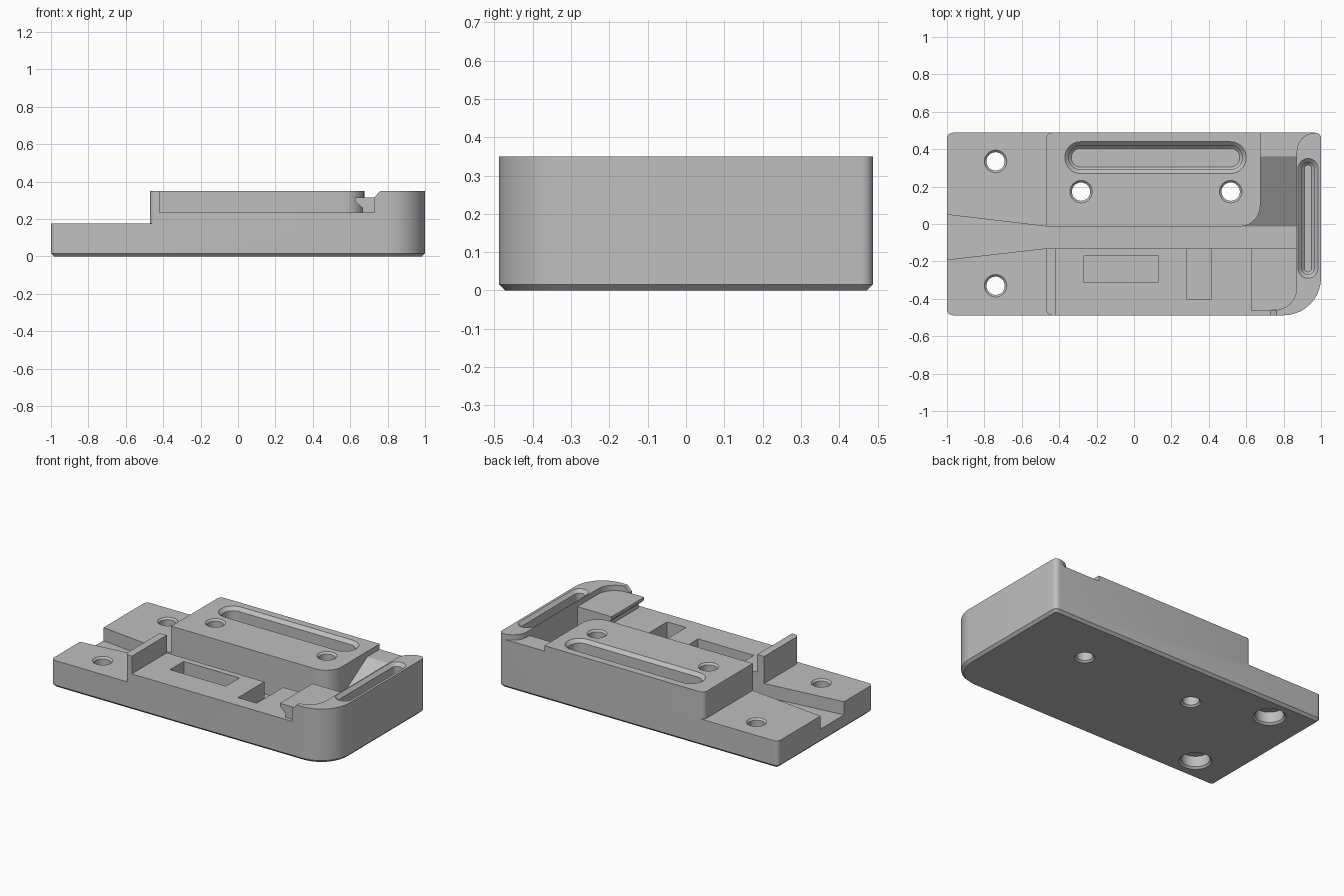
import bpy, bmesh
from math import cos, sin, radians
from mathutils import Matrix

cube = bpy.data.objects.get("Cube")
if cube:
    bpy.data.objects.remove(cube, do_unlink=True)

grey = bpy.data.materials.new("light_grey")
grey.use_nodes = True
colour = (0.52, 0.52, 0.52, 1)
grey.diffuse_color = colour
grey.node_tree.nodes["Principled BSDF"].inputs["Base Color"].default_value = colour


def arc(cx, cy, r, a0, a1, n=10):
    angles = [radians(a0 + (a1 - a0) * i / n) for i in range(n + 1)]
    return [(cx + r * cos(a), cy + r * sin(a)) for a in angles]


def rounded(x0, x1, y0, y1, radii, n=10):
    """Rounded rectangle; radii run from front left counter-clockwise."""
    a, b, c, d = radii
    return (arc(x0 + a, y0 + a, a, 180, 270, n) + arc(x1 - b, y0 + b, b, 270, 360, n)
            + arc(x1 - c, y1 - c, c, 0, 90, n) + arc(x0 + d, y1 - d, d, 90, 180, n))


def loft(name, rings, matrix=None):
    """Closed solid through stacked (outline, height) rings."""
    bm = bmesh.new()
    loops = [[bm.verts.new((x, y, z)) for x, y in pts] for pts, z in rings]
    n = len(loops[0])
    for low, high in zip(loops, loops[1:]):
        for i in range(n):
            j = (i + 1) % n
            bm.faces.new((low[i], low[j], high[j], high[i]))
    bm.faces.new(loops[0])
    bm.faces.new(loops[-1])
    if matrix:
        bm.transform(matrix)
    bmesh.ops.remove_doubles(bm, verts=bm.verts, dist=1e-5)
    bmesh.ops.recalc_face_normals(bm, faces=bm.faces)
    mesh = bpy.data.meshes.new(name)
    bm.to_mesh(mesh)
    bm.free()
    mesh.materials.append(grey)
    ob = bpy.data.objects.new(name, mesh)
    bpy.context.collection.objects.link(ob)
    return ob


def prism(name, pts, z0, z1=0.5, matrix=None):
    return loft(name, [(pts, z0), (pts, z1)], matrix)


def box(name, x0, x1, y0, y1, z0, z1=0.5):
    return prism(name, [(x0, y0), (x1, y0), (x1, y1), (x0, y1)], z0, z1)


def combine(target, tool, operation="DIFFERENCE"):
    mod = target.modifiers.new("cut", "BOOLEAN")
    mod.operation, mod.solver, mod.object = operation, "EXACT", tool
    bpy.context.view_layer.objects.active = target
    bpy.ops.object.modifier_apply(modifier=mod.name)
    bpy.data.objects.remove(tool, do_unlink=True)


# Body with a chamfered foot and one large rounded corner
HALF, TOP, STEP, SHELF, FLOOR, DECK = 0.488, 0.35, 0.175, 0.235, 0.09, 0.315


def outline(inset):
    radii = [r - inset for r in (0.03, 0.2, 0.03, 0.03)]
    return rounded(-1 + inset, 1 - inset, -HALF + inset, HALF - inset, radii)


body = loft("mounting_body", [(outline(0.016), 0), (outline(0), 0.016), (outline(0), TOP)])

# Low step at the left end, following the small rounded corners
step = ([(-1.1, -0.6), (-0.44, -0.6)] + arc(-0.44, -0.458, 0.03, 270, 180, 5)
        + arc(-0.44, 0.458, 0.03, 180, 90, 5) + [(-0.44, 0.6), (-1.1, 0.6)])
combine(body, prism("step_cutter", step, STEP))

# Front shelf and the latch deck beside it
combine(body, box("shelf_cutter", -0.42, 0.625, -0.6, -0.12, SHELF))
deck = ([(0.6, -0.12), (0.87, -0.12)] + arc(0.75, -0.34, 0.12, 0, -90)
        + [(0.73, -0.46), (0.73, -0.6), (0.6, -0.6)])
combine(body, prism("deck_cutter", deck, DECK))
combine(body, box("latch_gap_cutter", 0.6, 0.73, -0.6, -0.463, SHELF))
# y-extruded profile: local (x, y, z) becomes (x, z, y)
along_y = Matrix(((1, 0, 0, 0), (0, 0, 1, 0), (0, 1, 0, 0), (0, 0, 0, 1)))
undercut = [(0.6, SHELF), (0.665, SHELF), (0.665, 0.26), (0.625, 0.295), (0.6, 0.295)]
combine(body, prism("undercut_cutter", undercut, -0.6, -0.12, along_y))
lead_in = [(0.715, DECK), (0.728, DECK), (0.77, 0.36), (0.715, 0.36)]
combine(body, prism("lead_in_cutter", lead_in, -0.6, -0.455, along_y))

# Channel running along the body, flared at the left end
channel = [(-1.1, 0.062), (-0.47, -0.013), (0.87, -0.013),
           (0.87, -0.13), (-0.47, -0.13), (-1.1, -0.202)]
combine(body, prism("channel_cutter", channel, FLOOR))

# Ramp between the raised block and the end ledge
gap = ([(0.675, 0.6)] + arc(0.565, 0.097, 0.11, 0, -90) + [(0.565, -0.05), (0.87, -0.05)]
       + arc(0.97, 0.388, 0.1, 180, 90) + [(0.97, 0.6)])
ramp = prism("ramp_cutter", gap, 0.02)
# x-extruded profile: local (x, y, z) becomes (z, x, y)
along_x = Matrix(((0, 0, 1, 0), (1, 0, 0, 0), (0, 1, 0, 0), (0, 0, 0, 1)))
slope = [(-0.1, FLOOR), (-0.013, FLOOR), (0.36, DECK), (0.7, DECK), (0.7, 0.45), (-0.1, 0.45)]
combine(ramp, prism("slope_profile", slope, 0.4, 1.2, along_x), "INTERSECT")
combine(body, ramp)

# Rectangular pockets in the shelf
combine(body, box("long_pocket_cutter", -0.27, 0.13, -0.31, -0.17, 0.13))
combine(body, box("side_pocket_cutter", 0.28, 0.415, -0.40, -0.1, 0.13))


# Rounded slots with stepped, chamfered rims
def slot(name, x0, x1, y0, y1, rim, depth):
    def ring(inset):
        r = min(x1 - x0, y1 - y0) / 2 - inset - 0.0005
        return rounded(x0 + inset, x1 - inset, y0 + inset, y1 - inset, [r] * 4, 8)
    z = TOP - depth
    combine(body, loft(name, [(ring(rim), z), (ring(rim * 0.6), z + rim * 0.4),
                              (ring(rim * 0.6), TOP - rim * 0.6), (ring(0), TOP),
                              (ring(0), TOP + 0.05)]))


slot("block_slot_cutter", -0.37, 0.60, 0.27, 0.44, 0.035, 0.11)
slot("ledge_slot_cutter", 0.877, 0.984, -0.29, 0.35, 0.034, 0.11)


# Screw holes, chamfered at both ends
def hole(x, y, top, bore):
    rim, r = 0.06, 0.049
    foot = [(rim, -0.02), (rim, 0), (r, 0.011)]
    if bore:
        foot = [(0.096, -0.02), (0.096, 0), (0.084, 0.012), (0.084, 0.08), (r, 0.08)]
    profile = foot + [(r, top - 0.011), (rim, top), (rim, top + 0.02)]
    combine(body, loft("hole_cutter", [(arc(x, y, q, 0, 348.75, 31), z) for q, z in profile]))


for y in (0.335, -0.33):
    hole(-0.74, y, STEP, True)
for x in (-0.283, 0.517):
    hole(x, 0.173, TOP, False)

# Smooth the rounded walls and keep the corners crisp
bpy.ops.object.select_all(action="DESELECT")
body.select_set(True)
bpy.context.view_layer.objects.active = body
bpy.ops.object.shade_smooth_by_angle(angle=radians(25))
